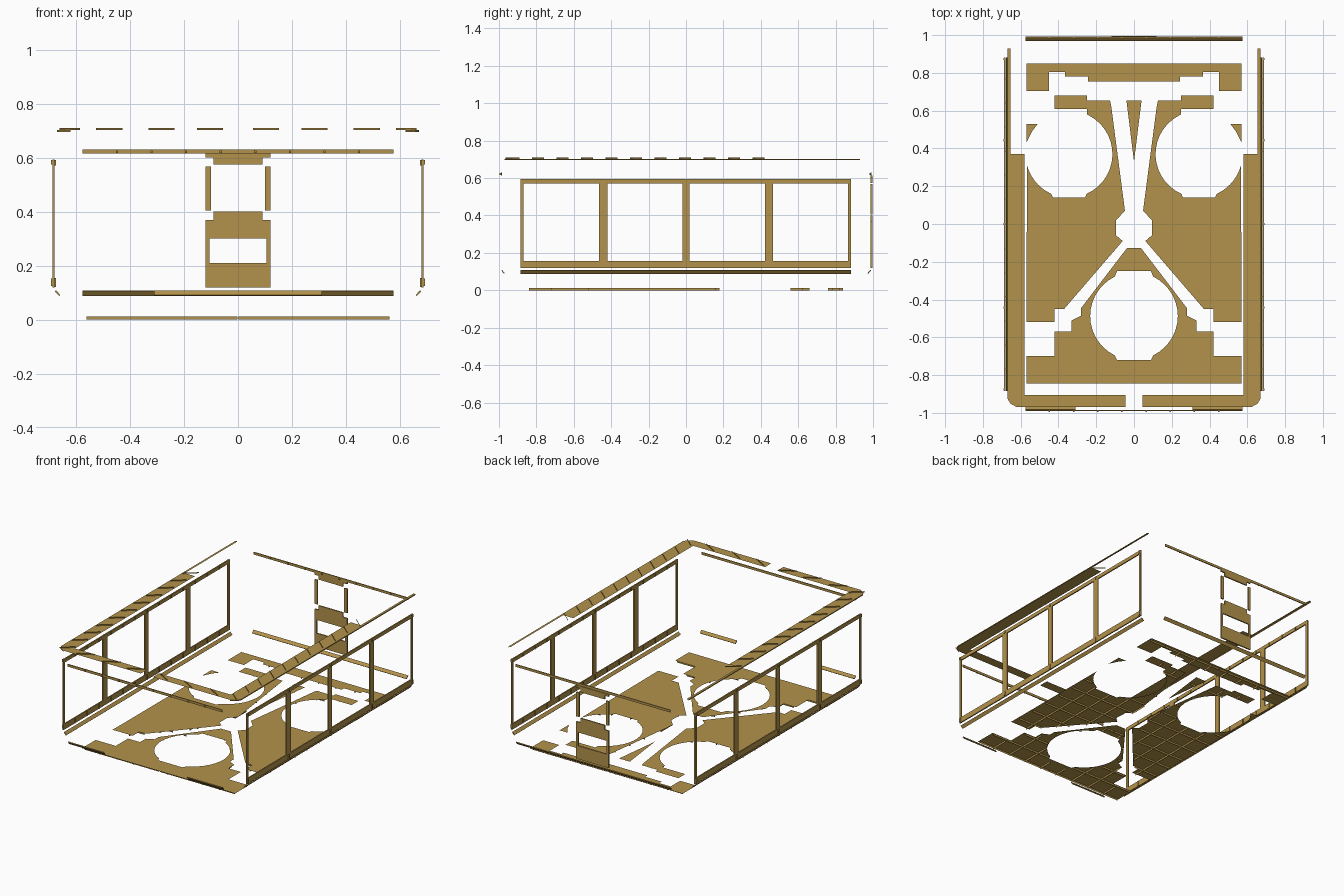
import bpy, bmesh, math

cube = bpy.data.objects.get("Cube")
if cube:
    bpy.data.objects.remove(cube, do_unlink=True)

TAN = (0.45, 0.29, 0.07, 1.0)
tan = bpy.data.materials.new("tan panel")
tan.use_nodes = True
tan.diffuse_color = TAN
tan.node_tree.nodes["Principled BSDF"].inputs["Base Color"].default_value = TAN

FLOOR_Z, RIM_Z, PITCH = 0.012, 0.703, 0.128
SIDES = (1, -1)


def finish(name, bm):
    mesh = bpy.data.meshes.new(name)
    bm.to_mesh(mesh)
    bm.free()
    mesh.materials.append(tan)
    obj = bpy.data.objects.new(name, mesh)
    bpy.context.collection.objects.link(obj)


def face(bm, points):
    return bm.faces.new([bm.verts.new(p) for p in points])


def sheet(bm, outline, z):
    """Flat panel and its mirror image, both facing up."""
    made = []
    for s in SIDES:
        f = face(bm, [(s * x, y, z) for x, y in outline])
        f.normal_update()
        if f.normal.z < 0:
            f.normal_flip()
        made.append(f)
    bmesh.ops.triangulate(bm, faces=made)


def fin(bm, p, q, z0, z1):
    face(bm, [(*p, z0), (*q, z0), (*q, z1), (*p, z1)])


def box(bm, x, y, z):
    vs = bmesh.ops.create_cube(bm, size=1)["verts"]
    for v in vs:
        for i, (a, b) in enumerate((x, y, z)):
            v.co[i] = a if v.co[i] < 0 else b


def sloped_bar(bm, axis, outer, inner, a, b):
    """Slanted strip whose section runs from outer top to inner bottom."""
    t = 0.004 if outer < inner else -0.004
    section = [(outer, 0.105), (inner, 0.088), (inner + t, 0.092), (outer + t, 0.109)]
    put = (lambda u, w, z: (w, u, z)) if axis == "x" else (lambda u, w, z: (u, w, z))
    ends = [[bm.verts.new(put(u, w, z)) for u, z in section] for w in (a, b)]
    fs = [bm.faces.new(ends[0]), bm.faces.new(ends[1][::-1])]
    for i in range(4):
        j = (i + 1) % 4
        fs.append(bm.faces.new([ends[0][j], ends[0][i], ends[1][i], ends[1][j]]))
    bmesh.ops.recalc_face_normals(bm, faces=fs)


def arc(cx, cy, r, start, end, n=14):
    angles = [math.radians(start + (end - start) * i / n) for i in range(n + 1)]
    return [(cx + r * math.cos(a), cy + r * math.sin(a)) for a in angles]


def inside(x, y, outline):
    hit = False
    for (x1, y1), (x2, y2) in zip(outline, outline[1:] + outline[:1]):
        if (y1 > y) != (y2 > y) and x < x1 + (y - y1) * (x2 - x1) / (y2 - y1):
            hit = not hit
    return hit


# Floor panels, drawn as right halves
floor = {
    "floor_front": [(0, -.845), (.57, -.845), (.57, -.7), (.42, -.7), (.42, -.57),
                    (.33, -.57), (.33, -.51), (.28, -.485), (.28, -.445),
                    (.037, -.127), (0, -.127), (0, -.25), (.09, -.25)]
    + arc(0, -.487, .232, 64, -64) + [(.09, -.72), (0, -.72)],
    "floor_side": arc(.344, .37, .23, -15, -66) + [(.43, .14), (.26, .14)]
    + arc(.344, .37, .23, -114, -242) + [
        (.25, .58), (.25, .608), (.42, .608), (.42, .68), (.25, .68), (.25, .655),
        (.127, .655), (.12, .62), (.048, .07), (.095, .02), (.095, -.06),
        (.06, -.09), (.37, -.45), (.42, -.45), (.42, -.52), (.57, -.52)],
    "floor_corner": [(.57, .53), (.51, .53), (.54, .49), (.57, .43)],
    "floor_wedge": [(0, .33), (.04, .655), (0, .655)],
    "floor_back": [(0, .85), (.57, .85), (.57, .705), (.45, .705), (.45, .805),
                   (.365, .805), (.365, .78), (.243, .78), (.243, .755), (0, .755)],
}
for name, outline in floor.items():
    bm = bmesh.new()
    sheet(bm, outline, FLOOR_Z)
    finish(name, bm)

# Grid of fins under the floor
bm = bmesh.new()
step = 0.02
for s in SIDES:
    for outline in floor.values():
        for i in range(5):
            x = PITCH * (i + .5)
            for j in range(-43, 43):
                y = j * step
                if inside(x, y, outline) and inside(x, y + step, outline):
                    fin(bm, (s * x, y), (s * x, y + step), 0, FLOOR_Z)
        for j in range(-7, 7):
            y = PITCH * (j + .5)
            for i in range(28):
                x = i * step + .001
                if inside(x, y, outline) and inside(x + step, y, outline):
                    fin(bm, (s * x, y), (s * (x + step), y), 0, FLOOR_Z)
finish("floor_fins", bm)

# Upper rim with an outer lip
rim = [(.045, -.905), (.58, -.905), (.58, .37), (.655, .37), (.655, .93),
       (.67, .93), (.67, -.925), (.655, -.95), (.62, -.97), (.045, -.97)]
bm = bmesh.new()
sheet(bm, rim, RIM_Z)
for s in SIDES:
    for p, q in zip(rim[5:8], rim[6:9]):
        fin(bm, (s * p[0], p[1]), (s * q[0], q[1]), RIM_Z - .007, RIM_Z)
finish("upper_rim", bm)

# Diagonal fins on the rim
bm = bmesh.new()
for s in SIDES:
    for i in range(11):
        y = -.955 + .131 * i
        fin(bm, (s * .66, y), (s * .585, y + .064), RIM_Z, RIM_Z + .007)
    for i in range(3):
        x = .235 + .193 * i - .193 * (i == 2) * 3
        if i == 2:
            x = .055
        fin(bm, (s * x, -.91), (s * (x + .097), -.965), RIM_Z, RIM_Z + .007)
finish("rim_fins", bm)

# Side window frames with small ribs
for s, side in zip(SIDES, ("left", "right")):
    bm = bmesh.new()
    wall = sorted((s * .679, s * .687))
    box(bm, wall, (-.885, .882), (.12, .157))
    box(bm, wall, (-.885, .882), (.57, .594))
    posts = [(-.885, -.868), (-.465, -.42), (-.02, .02), (.422, .465), (.866, .882)]
    for y in posts:
        box(bm, wall, y, (.157, .57))
        mid = (y[0] + y[1]) / 2
        for z in ((.125, .153), (.574, .592)):
            box(bm, sorted((s * .687, s * .692)), (mid - .006, mid + .006), z)
    for i in range(-6, 7):
        y = (i * PITCH - .002, i * PITCH + .002)
        for z in ((.122, .155), (.572, .592)):
            box(bm, sorted((s * .674, s * .679)), y, z)
    finish(side + "_window_frame", bm)

    # Lower sloped side strip
    bm = bmesh.new()
    sloped_bar(bm, "y", s * .678, s * .662, -.885, .882)
    finish(side + "_lower_strip", bm)

    # Lower sloped strip at one end of the front
    bm = bmesh.new()
    sloped_bar(bm, "x", -.987, -.973, *sorted((s * .31, s * .575)))
    finish(side + "_front_strip", bm)

# Lower back strip
bm = bmesh.new()
sloped_bar(bm, "x", .99, .974, -.575, .575)
finish("back_lower_strip", bm)

# Upper cross bars with small ribs
for name, y, rib in (("front_upper_bar", (-.99, -.984), (-.996, -.99)),
                     ("back_upper_bar", (.986, .992), (.98, .986))):
    bm = bmesh.new()
    box(bm, (-.575, .575), y, (.615, .631))
    for i in range(-4, 4):
        x = PITCH * (i + .5)
        box(bm, (x - .004, x + .004), rib, (.617, .627))
    finish(name, bm)

# Back door panel with a window slot, posts and header
bm = bmesh.new()
depth = (.987, .996)
for x, z in (((-.12, .12), (.12, .21)), ((-.12, .12), (.3, .37)), ((-.09, .09), (.37, .4)),
             ((-.12, -.105), (.21, .3)), ((.105, .12), (.21, .3)),
             ((-.12, -.1), (.405, .568)), ((.1, .12), (.405, .568)),
             ((-.09, .09), (.575, .6)), ((-.12, .12), (.6, .615))):
    box(bm, x, depth, z)
finish("back_door_panel", bm)
